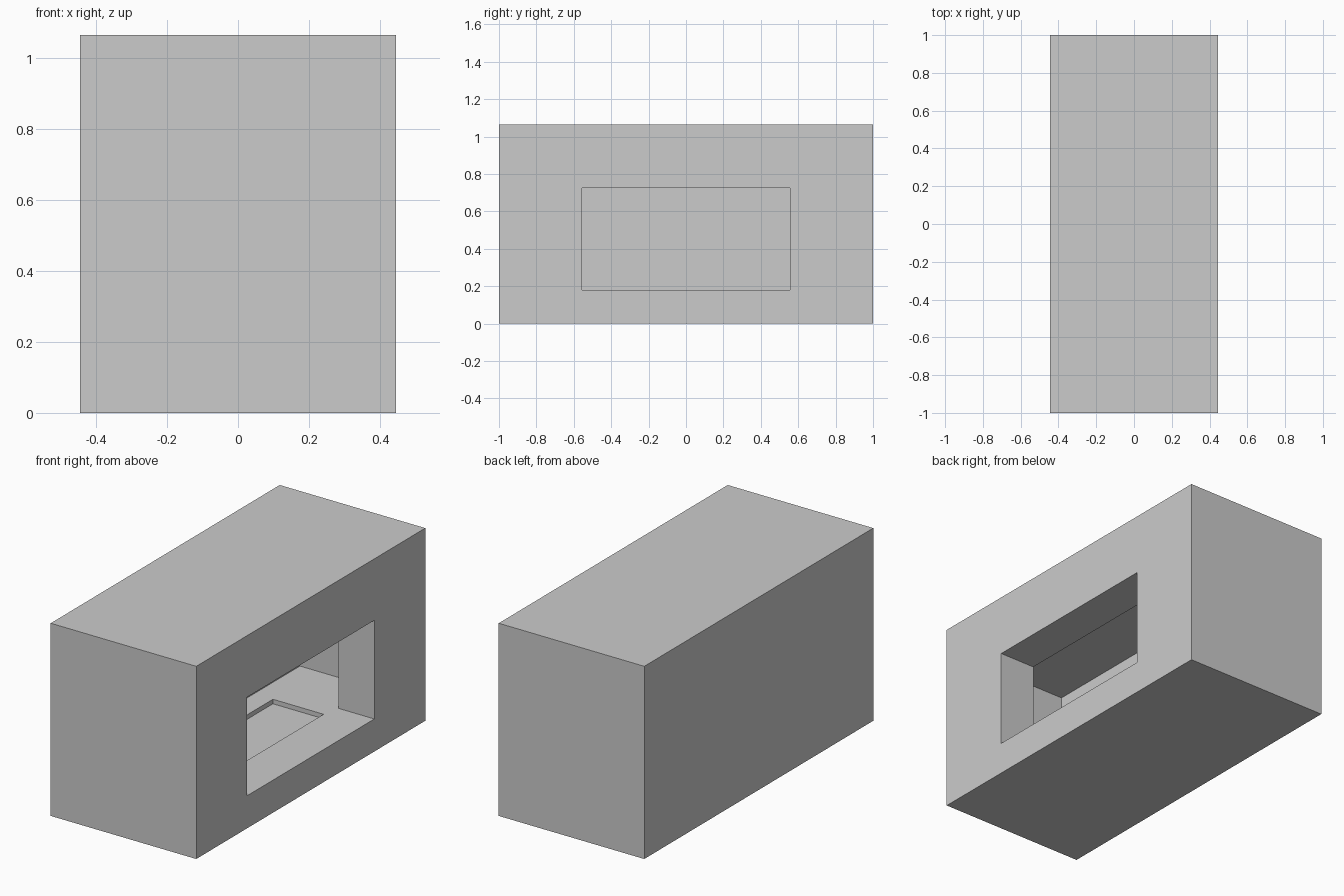
import bpy
import bmesh
import math

cube = bpy.data.objects.get("Cube")
if cube:
    bpy.data.objects.remove(cube, do_unlink=True)

grey = bpy.data.materials.new("plain grey")
grey.use_nodes = True
COLOUR = (0.6, 0.6, 0.6, 1)
grey.diffuse_color = COLOUR
grey.node_tree.nodes["Principled BSDF"].inputs["Base Color"].default_value = COLOUR


def box(name, xs, ys, zs):
    """Axis-aligned box between the given ranges."""
    bm = bmesh.new()
    bmesh.ops.create_cube(bm, size=1)
    for v in bm.verts:
        for i, (lo, hi) in enumerate((xs, ys, zs)):
            v.co[i] = hi if v.co[i] > 0 else lo
    mesh = bpy.data.meshes.new(name)
    bm.to_mesh(mesh)
    bm.free()
    mesh.materials.append(grey)
    obj = bpy.data.objects.new(name, mesh)
    bpy.context.collection.objects.link(obj)
    return obj


FLOOR = 0.18

# Solid outer block
housing = box("housing", (-0.445, 0.445), (-1, 1), (0, 1.065))

# Hollow room, side opening and shallow floor recess
cutters = [
    box("room_cutter", (-0.22, 0.225), (-0.855, 0.855), (FLOOR, 0.835)),
    box("opening_cutter", (0.1, 0.6), (-0.555, 0.555), (FLOOR, 0.725)),
    box("floor_recess_cutter", (-0.105, 0.205), (-0.455, 0.455), (FLOOR - 0.025, 0.4)),
]
for cutter in cutters:
    cutter.hide_render = True
    cut = housing.modifiers.new(cutter.name, "BOOLEAN")
    cut.operation = "DIFFERENCE"
    cut.solver = "EXACT"
    cut.object = cutter

# Bake the cuts and merge leftover flat edges
bpy.context.view_layer.update()
depsgraph = bpy.context.evaluated_depsgraph_get()
baked = bpy.data.meshes.new_from_object(housing.evaluated_get(depsgraph))
housing.modifiers.clear()
housing.data = baked
for cutter in cutters:
    bpy.data.objects.remove(cutter, do_unlink=True)

bm = bmesh.new()
bm.from_mesh(baked)
bmesh.ops.dissolve_limit(bm, angle_limit=math.radians(1), verts=bm.verts, edges=bm.edges)
bm.to_mesh(baked)
bm.free()
